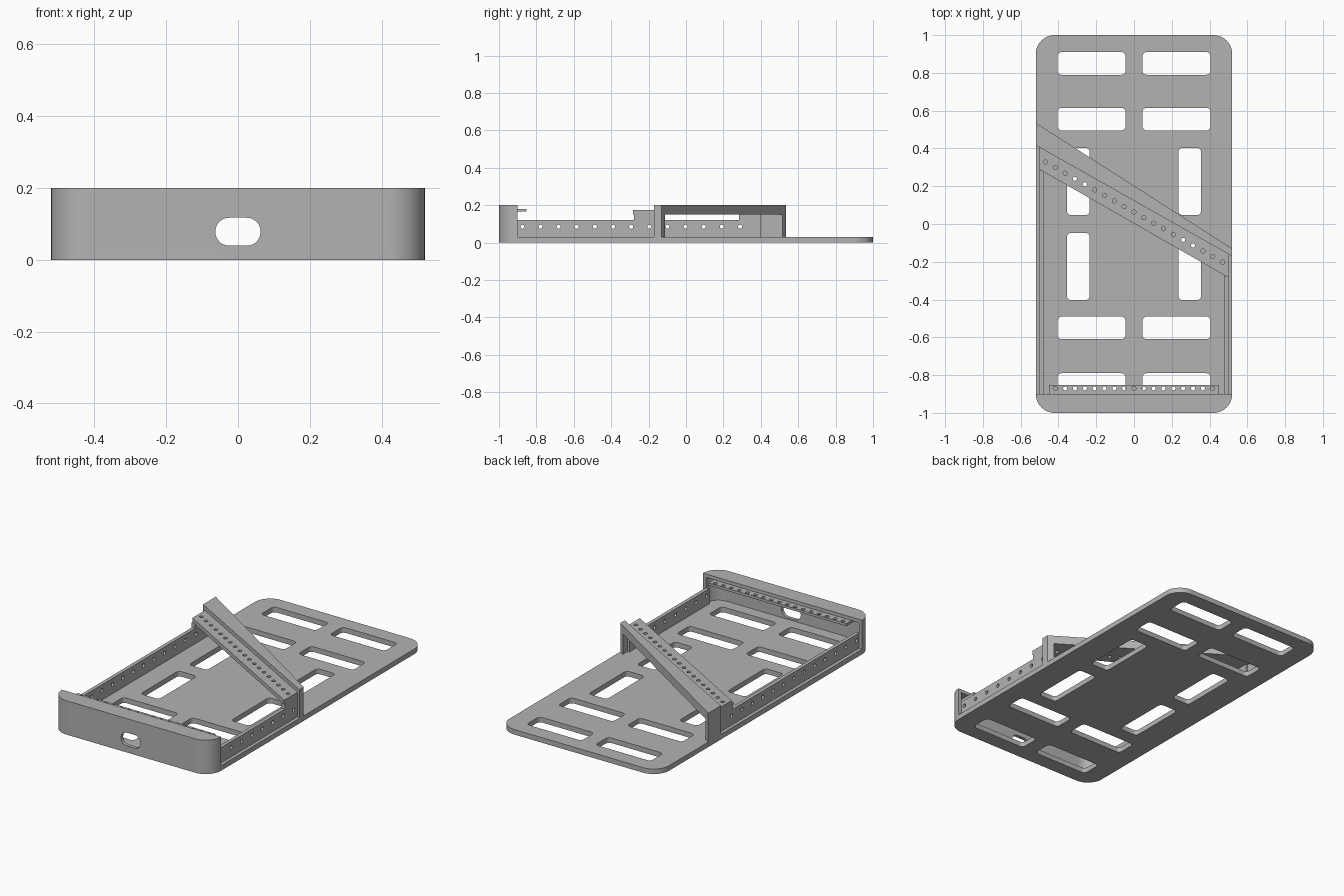
import bpy, bmesh, math
from mathutils import Matrix

if "Cube" in bpy.data.objects:
    bpy.data.objects.remove(bpy.data.objects["Cube"])

grey = bpy.data.materials.new("plain_grey")
grey.use_nodes = True
COLOUR = (0.45, 0.45, 0.45, 1)
grey.diffuse_color = COLOUR
grey.node_tree.nodes["Principled BSDF"].inputs["Base Color"].default_value = COLOUR

# Axis maps from outline space (u, v, depth) to the model
FLAT = Matrix.Identity(4)
SIDE = Matrix(((0, 0, 1, 0), (1, 0, 0, 0), (0, 1, 0, 0), (0, 0, 0, 1)))
FRONT = Matrix(((1, 0, 0, 0), (0, 0, 1, 0), (0, 1, 0, 0), (0, 0, 0, 1)))


def arc(cx, cy, r, start, end, n=8):
    return [(cx + r * math.cos(math.radians(start + (end - start) * i / n)),
             cy + r * math.sin(math.radians(start + (end - start) * i / n))) for i in range(n + 1)]


def rounded(cx, cy, w, h, r, n=6):
    pts = []
    for k, (sx, sy) in enumerate(((1, 1), (-1, 1), (-1, -1), (1, -1))):
        pts += arc(cx + sx * (w / 2 - r), cy + sy * (h / 2 - r), r, 90 * k, 90 * k + 90, n)
    return pts


def circle(cx, cy, r=0.011):
    return arc(cx, cy, r, 0, 360, 16)[:-1]


def prism(name, loops, low, high, axes=FLAT):
    """Extrude an outline, with any further loops as holes."""
    curve = bpy.data.curves.new(name, 'CURVE')
    curve.dimensions = '2D'
    curve.fill_mode = 'BOTH'
    curve.extrude = (high - low) / 2
    for pts in loops:
        spline = curve.splines.new('POLY')
        spline.points.add(len(pts) - 1)
        for p, (u, v) in zip(spline.points, pts):
            p.co = (u, v, 0, 1)
        spline.use_cyclic_u = True
    temp = bpy.data.objects.new(name, curve)
    bpy.context.collection.objects.link(temp)
    bpy.context.view_layer.update()
    mesh = bpy.data.meshes.new_from_object(
        temp.evaluated_get(bpy.context.evaluated_depsgraph_get()))
    bpy.data.objects.remove(temp)
    bm = bmesh.new()
    bm.from_mesh(mesh)
    bm.transform(axes @ Matrix.Translation((0, 0, (low + high) / 2)))
    bmesh.ops.remove_doubles(bm, verts=bm.verts, dist=0.0001)
    bmesh.ops.recalc_face_normals(bm, faces=bm.faces)
    bm.to_mesh(mesh)
    bm.free()
    mesh.name = name
    mesh.materials.clear()
    mesh.materials.append(grey)
    obj = bpy.data.objects.new(name, mesh)
    bpy.context.collection.objects.link(obj)
    bpy.ops.object.select_all(action='DESELECT')
    obj.select_set(True)
    bpy.context.view_layer.objects.active = obj
    bpy.ops.object.shade_smooth_by_angle(angle=math.radians(30))
    return obj


# Base plate with its slots
slots = []
for s in (-1, 1):
    for y in (-0.85, -0.55, 0.555, 0.85):
        slots.append(rounded(s * 0.225, y, 0.36, 0.12, 0.022))
    for y in (-0.225, 0.225):
        slots.append(rounded(s * 0.295, y, 0.12, 0.355, 0.022))
prism("base_plate", [rounded(0, 0, 1.04, 2, 0.1, 12)] + slots, 0, 0.03)

# Front wall: flat panel with cable hole, rounded corners and top cap
panel = [(-0.42, 0.03), (0.42, 0.03), (0.42, 0.18), (-0.42, 0.18)]
prism("front_panel", [panel, rounded(0, 0.078, 0.126, 0.078, 0.0389, 10)], -1, -0.98, FRONT)
for side, s in (("left", 1), ("right", -1)):
    shell = arc(0.42, -0.9, 0.1, -90, 0, 12) + arc(0.42, -0.9, 0.08, 0, -90, 12)
    prism(side + "_front_corner", [[(s * x, y) for x, y in shell]], 0.03, 0.18)
cap = arc(-0.42, -0.9, 0.1, 180, 270, 12) + arc(0.42, -0.9, 0.1, 270, 360, 12)
prism("front_cap", [cap], 0.18, 0.2)

# Drilled ledge under the front cap
ledge = [(-0.45, -0.985), (0.45, -0.985), (0.45, -0.852), (-0.45, -0.852)]
prism("front_ledge", [ledge] + [circle(0.0521 * i, -0.87) for i in range(-8, 9)], 0.165, 0.18)


# Slanted lines of the cross beam, as y at a given x
def strip_front(x): return 0.0025 - 0.572 * x
def strip_back(x): return 0.123 - 0.565 * x
def ridge_back(x): return 0.2025 - 0.64 * x


def band(x0, x1, low, high):
    return [(x0, low(x0)), (x1, low(x1)), (x1, high(x1)), (x0, high(x0))]


# Side rails with raised feet under the beam
for side, s in (("left", 1), ("right", -1)):
    front, back = strip_front(s * 0.49), strip_back(s * 0.49)
    outline = [(-0.9, 0.03), (back, 0.03), (back, 0.15), (front, 0.15), (front, 0.12), (-0.9, 0.12)]
    holes = [circle(-0.875 + 0.097 * i, 0.085) for i in range(14) if -0.86 + 0.097 * i < back]
    x0, x1 = sorted((s * 0.478, s * 0.5))
    prism(side + "_rail", [outline] + holes, x0, x1, SIDE)

    # Leg carrying the beam ridge
    x0, x1 = sorted((s * 0.49, s * 0.52))
    prism(side + "_beam_leg", [band(x0, x1, strip_back, ridge_back)], 0.03, 0.15)

# Cross beam: drilled strip and the tapered ridge behind it
drills = [circle(0.0521 * i, 0.063 - 0.565 * 0.0521 * i) for i in range(-9, 10)]
prism("beam_strip", [band(-0.5, 0.5, strip_front, strip_back)] + drills, 0.15, 0.175)
prism("beam_ridge", [band(-0.52, 0.52, strip_back, ridge_back)], 0.15, 0.2)
